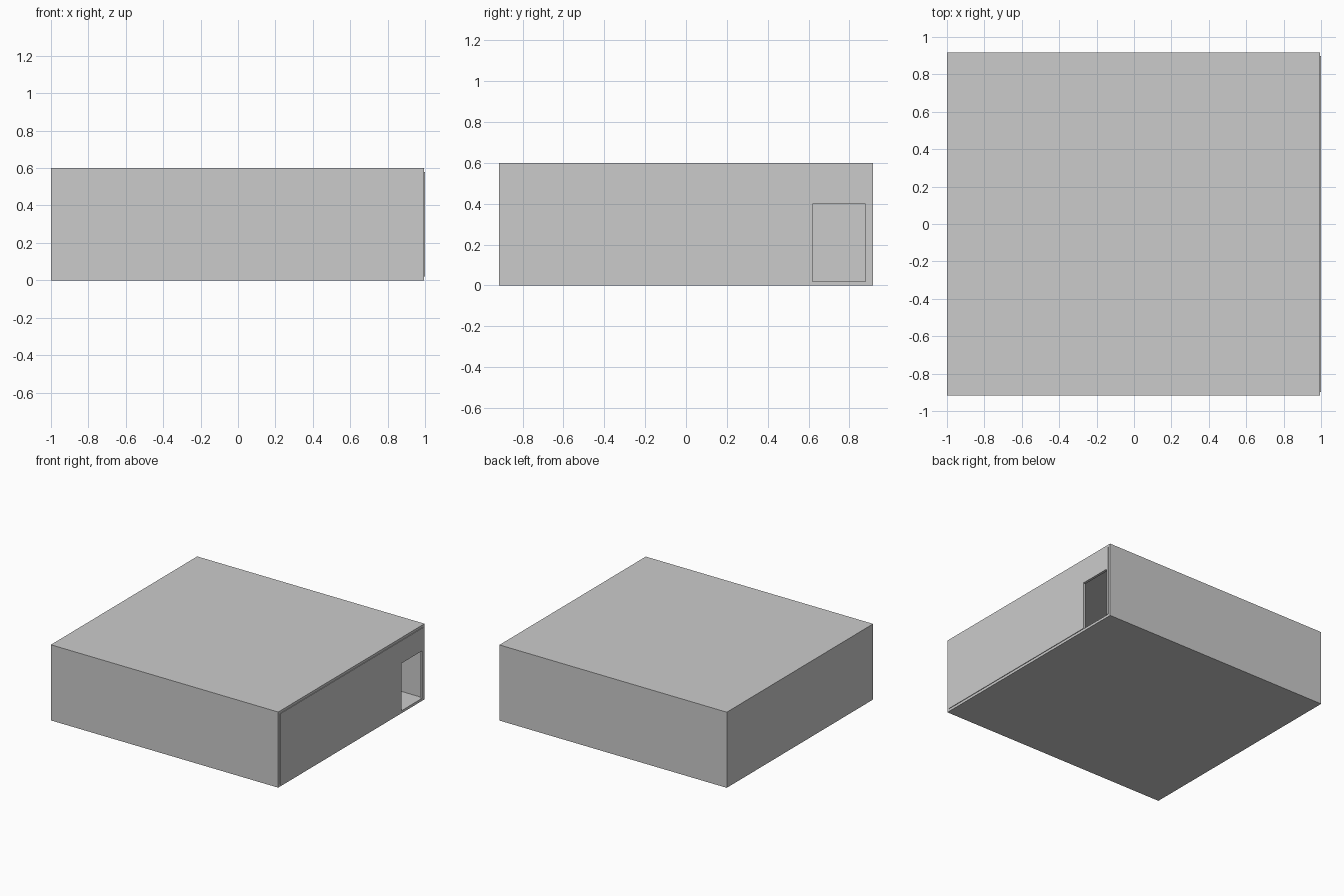
import bpy

if "Cube" in bpy.data.objects:
    bpy.data.objects.remove(bpy.data.objects["Cube"])

X0, X1 = -1.0, 0.995      # shell extent; the door wall stands slightly proud
Y, H, T = 0.917, 0.6, 0.02
DOOR_Y0, DOOR_Y1, DOOR_TOP = 0.62, 0.88, 0.40


def box(name, lo, hi):
    """Axis-aligned box between two corners."""
    bpy.ops.mesh.primitive_cube_add(size=1)
    ob = bpy.context.object
    ob.name = name
    ob.location = [(a + b) / 2 for a, b in zip(lo, hi)]
    ob.scale = [b - a for a, b in zip(lo, hi)]
    bpy.ops.object.transform_apply(location=True, rotation=False, scale=True)
    return ob


# Floor and ceiling slabs
box("floor", (X0, -Y, 0), (X1, Y, T))
box("ceiling", (X0, -Y, H - T), (X1, Y, H))

# Front and back walls
for name, s in (("front_wall", -1), ("back_wall", 1)):
    ya, yb = sorted((s * Y, s * (Y - T)))
    box(name, (X0, ya, T), (X1, yb, H - T))

# Plain left wall
box("left_wall", (X0, -Y + T, T), (X0 + T, Y - T, H - T))

# Right wall with a doorway reaching the floor
wall = box("right_wall", (1 - T, -Y + T, T), (1, Y - T, H - T))
cutter = box("doorway_cutter", (0.9, DOOR_Y0, T - 0.1), (1.1, DOOR_Y1, DOOR_TOP))
cutter.hide_render = True
cutter.hide_viewport = True
cut = wall.modifiers.new("doorway", 'BOOLEAN')
cut.operation = 'DIFFERENCE'
cut.solver = 'EXACT'
cut.object = cutter
